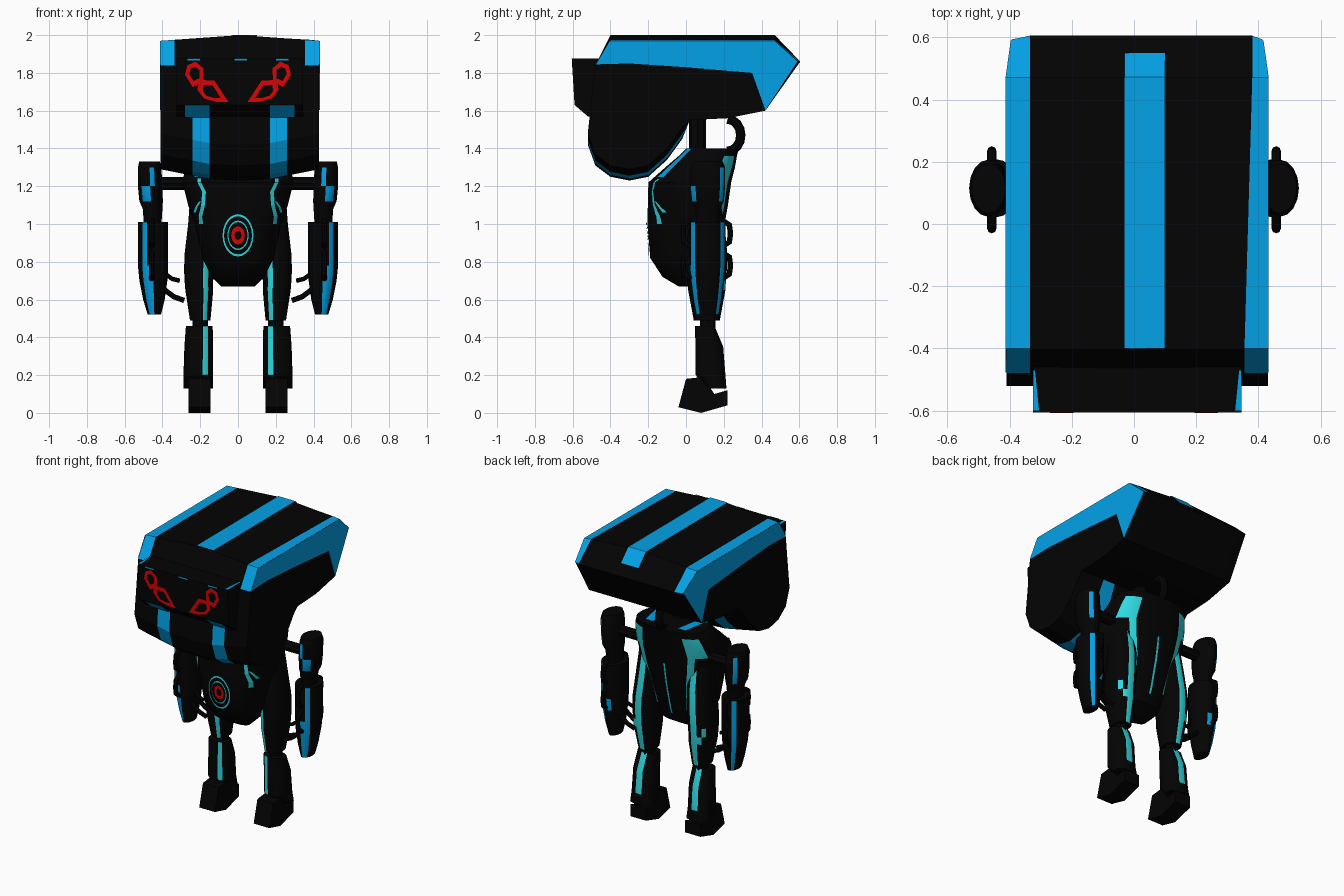
import bpy, bmesh
from math import sin, cos, pi

cube = bpy.data.objects.get("Cube")
if cube:
    bpy.data.objects.remove(cube, do_unlink=True)


def material(name, rgb):
    m = bpy.data.materials.new(name)
    m.use_nodes = True
    m.diffuse_color = (*rgb, 1)
    m.node_tree.nodes["Principled BSDF"].inputs["Base Color"].default_value = (*rgb, 1)
    return m


BLACK = material("black armour", (0.001, 0.001, 0.001))
BLUE = material("bright blue", (0.001, 0.38, 0.84))
TEAL = material("teal glow", (0.03, 0.70, 0.76))
RED = material("red glow", (0.74, 0.001, 0.001))


def finish(name, bm, mats, smooth=False):
    bmesh.ops.recalc_face_normals(bm, faces=bm.faces)
    me = bpy.data.meshes.new(name)
    bm.to_mesh(me)
    bm.free()
    for m in mats:
        me.materials.append(m)
    ob = bpy.data.objects.new(name, me)
    bpy.context.collection.objects.link(ob)
    if smooth:
        bpy.ops.object.select_all(action='DESELECT')
        bpy.context.view_layer.objects.active = ob
        ob.select_set(True)
        bpy.ops.object.shade_smooth_by_angle()
    return ob


def skin(name, rings, mats, paint=None, smooth=False):
    """Bridge equal rings of points; paint(i, k) tells which faces take the second colour."""
    bm = bmesh.new()
    vs = [[bm.verts.new(p) for p in r] for r in rings]
    n = len(vs[0])
    for i in range(len(vs) - 1):
        for k in range(n):
            j = (k + 1) % n
            f = bm.faces.new((vs[i][k], vs[i][j], vs[i + 1][j], vs[i + 1][k]))
            if paint and paint(i, k):
                f.material_index = 1
    bm.faces.new(vs[0])
    bm.faces.new(vs[-1])
    return finish(name, bm, mats, smooth)


def limb(name, s, sections, mats, paint=None, n=16, power=2.6, turn=-0.5):
    """Rounded sections (z, x, y, rx, ry); faces count from the front, outward, to the back."""
    def bend(v):
        return abs(v) ** (2 / power) * (1 if v > 0 else -1)
    rings = []
    for z, x, y, rx, ry in sections:
        angles = [(k + turn) * 2 * pi / n for k in range(n)]
        rings.append([(s * (x + rx * bend(sin(a))), y - ry * bend(cos(a)), z) for a in angles])
    return skin(name, rings, mats, paint, True)


def prism(name, profile, x0, x1, mat):
    return skin(name, [[(x, y, z) for y, z in profile] for x in (x0, x1)], [mat])


def ribbon(name, left, right, mat):
    """Thin painted ribbon between two matching edges."""
    bm = bmesh.new()
    vs = [[bm.verts.new(p) for p in pair] for pair in zip(left, right)]
    for a, b in zip(vs, vs[1:]):
        bm.faces.new((a[0], a[1], b[1], b[0]))
    return finish(name, bm, [mat])


def strip(name, path, x0, x1, mat):
    return ribbon(name, [(x0, *p) for p in path], [(x1, *p) for p in path], mat)


def band(name, pts, inner, depth, mat):
    """Flat closed outline facing forward, laid on a surface y = depth(x, z)."""
    cx = sum(p[0] for p in pts) / len(pts)
    cz = sum(p[1] for p in pts) / len(pts)
    edges = []
    for f in (1, inner):
        flat = [(cx + (x - cx) * f, cz + (z - cz) * f) for x, z in pts + pts[:1]]
        edges.append([(x, depth(x, z), z) for x, z in flat])
    ob = ribbon(name, *edges, mat)
    if ob.data.polygons[0].normal.y > 0:
        ob.data.flip_normals()


def tube(name, pts, r, mat):
    cu = bpy.data.curves.new(name, 'CURVE')
    cu.dimensions = '3D'
    cu.bevel_depth = r
    cu.bevel_resolution = 2
    cu.use_fill_caps = True
    sp = cu.splines.new('POLY')
    sp.points.add(len(pts) - 1)
    for p, q in zip(sp.points, pts):
        p.co = (*q, 1)
    cu.materials.append(mat)
    ob = bpy.data.objects.new(name, cu)
    bpy.context.collection.objects.link(ob)
    bpy.ops.object.select_all(action='DESELECT')
    bpy.context.view_layer.objects.active = ob
    ob.select_set(True)
    bpy.ops.object.convert(target='MESH')
    bpy.ops.object.shade_smooth_by_angle()


# Head: one side profile repeated across x, with a pitched roof and softened jaw
MID = 0.01
head = [(-0.40, 2.0), (0.47, 2.0), (0.605, 1.86), (0.42, 1.60), (0.22, 1.56), (0.02, 1.55),
        (-0.02, 1.45), (-0.1, 1.34), (-0.2, 1.25), (-0.3, 1.23), (-0.4, 1.25), (-0.48, 1.31),
        (-0.52, 1.42), (-0.51, 1.57), (-0.48, 1.84)]


def head_ring(d):
    ring = []
    for y, z in head:
        x = d
        if z > 1.95:
            z -= 0.03 * abs(d) / 0.42
        if z < 1.5:
            z += 0.06 * max(0, abs(d) - 0.12) / 0.3
        if y > 0.4 and d == 0.345:
            x += 0.025
        if y > 0.5 and abs(d) > 0.4:
            y, x = y - 0.012, d * 0.96
        ring.append((MID + x, y, z))
    return ring


def head_paint(i, k):
    return (i in (0, 7) and k in (0, 1, len(head) - 1)) or (i in (2, 5) and 5 <= k <= 12)


skin("head", [head_ring(d) for d in (-0.42, -0.345, -0.25, -0.16, 0, 0.16, 0.25, 0.345, 0.42)],
     [BLACK, BLUE], head_paint)
side_paint = [(-0.405, 1.969), (0.47, 1.969), (0.59, 1.86), (0.42, 1.603), (0.35, 1.80),
              (0.0, 1.83), (-0.3, 1.85), (-0.478, 1.845)]
for s, side in ((1, "left"), (-1, "right")):
    edges = [[(MID + s * ((0.403 if y > 0.5 else 0.42) + h), y, z) for y, z in side_paint]
             for h in (0, 0.003)]
    skin("head_side_panel_" + side, edges, [BLUE])
strip("roof_stripe", [(-0.40, 2.001), (0.472, 2.001), (0.55, 1.92)], -0.03, 0.10, BLUE)

# Visor with eyes and edge marks
prism("visor", [(-0.605, 1.875), (-0.45, 1.875), (-0.45, 1.57), (-0.52, 1.57), (-0.59, 1.63)],
      -0.325, 0.345, BLACK)


def visor_y(x, z):
    return -0.609 + 0.061 * (1.875 - z)


eye_ring = [(0.28, 1.79), (0.268, 1.84), (0.225, 1.86), (0.183, 1.825), (0.185, 1.75), (0.24, 1.725)]
eye_drop = [(0.205, 1.762), (0.125, 1.76), (0.05, 1.645), (0.11, 1.645), (0.18, 1.665), (0.215, 1.71)]
for s, side in ((1, "left"), (-1, "right")):
    c = MID + s * 0.205
    strip("visor_chin_" + side, [(-0.595, 1.63), (-0.522, 1.565)], c - s * 0.045, c + s * 0.085, BLUE)
    ribbon("visor_edge_" + side, [(MID + s * 0.335, y, 1.878) for y in (-0.60, -0.47)],
           [(MID + s * 0.315, -0.60, 1.878), (MID + s * 0.328, -0.47, 1.878)], BLUE)
    for label, shape, inner in (("ring", eye_ring, 0.56), ("drop", eye_drop, 0.58)):
        band("eye_" + label + "_" + side, [(s * x, z) for x, z in shape], inner, visor_y, RED)
for c in (-0.235, 0.015, 0.235):
    strip("brow_mark", [(visor_y(c, z), z) for z in (1.875, 1.866)], c - 0.033, c + 0.033, BLUE)

# Neck and hose
tube("neck", [(0, 0.06, 1.36), (0, 0.06, 1.58)], 0.045, BLACK)
tube("neck_hose", [(0, 0.22 + 0.07 * sin(a * pi / 8), 1.47 + 0.085 * cos(a * pi / 8))
                   for a in range(9)], 0.025, BLACK)

# Torso with painted lines and chest emblem
torso = [(0.67, 0, 0.0, 0.09, 0.04), (0.72, 0, 0.0, 0.14, 0.125), (0.82, 0, -0.015, 0.19, 0.175),
         (1.0, 0, 0.0, 0.23, 0.205), (1.1, 0, 0.01, 0.265, 0.213), (1.22, 0, 0.02, 0.295, 0.22),
         (1.30, 0, 0.075, 0.28, 0.185), (1.36, 0, 0.115, 0.26, 0.155), (1.40, 0, 0.14, 0.24, 0.14)]


def torso_paint(i, k):
    k = min(k, 32 - k)
    return 1 < i < 7 and (k == 13 or (k in (11, 12) and i > 4))


limb("torso", 1, torso, [BLACK, TEAL], torso_paint, 32)


def torso_y(x, z, facing=-1):
    for a, b in zip(torso, torso[1:]):
        if a[0] <= z <= b[0]:
            t = (z - a[0]) / (b[0] - a[0])
            y, rx, ry = [p + (q - p) * t for p, q in zip(a[2:], b[2:])]
            return y + facing * (ry * max(0, 1 - (abs(x) / rx) ** 2.6) ** (1 / 2.6) + 0.006)


def torso_line(name, path, w, facing=-1, mat=TEAL, start=()):
    edges = [[(x + h, y, z) for x, y, z in start] +
             [(x + h, torso_y(x + h, z, facing), z) for x, z in path] for h in (-w, w)]
    ribbon(name, *edges, mat)


for s, side in ((1, "left"), (-1, "right")):
    torso_line("chest_line_" + side, [(s * x, z) for x, z in (
        (0.205, 1.24), (0.205, 1.22), (0.18, 1.17), (0.185, 1.1), (0.2, 1.04), (0.195, 1.0))], 0.01)
    torso_line("chest_mark_" + side, [(s * 0.2, 1.12), (s * 0.22, 1.09), (s * 0.23, 1.06)], 0.006)
    torso_line("collar_stripe_" + side, [(s * 0.16, 1.40), (s * 0.17, 1.36), (s * 0.19, 1.30), (s * 0.2, 1.25)],
               0.03, -1, BLUE, [(s * 0.12, 0.22, 1.404), (s * 0.15, 0.06, 1.404)])
torso_line("spine_line", [(0, 0.78), (0, 0.82), (0, 0.9), (0, 1.0), (0, 1.1), (0, 1.15)], 0.007, 1)
for label, rx, rz, inner, m in (("outer", 0.082, 0.112, 0.9, TEAL), ("middle", 0.056, 0.078, 0.9, TEAL),
                                ("core", 0.036, 0.048, 0.5, RED)):
    band("chest_" + label + "_ring", [(rx * cos(a * pi / 12), 0.94 + rz * sin(a * pi / 12))
                                      for a in range(24)], inner, torso_y, m)

# Legs and arms, mirrored by the sign s
foot = [(-0.04, 0.03), (0.0, 0.18), (0.09, 0.19), (0.15, 0.10), (0.22, 0.12), (0.22, 0.04), (0.08, 0.0)]
for s, side in ((1, "left"), (-1, "right")):
    limb("upper_leg_" + side, s,
         [(0.49, 0.2, 0.11, 0.055, 0.07), (0.65, 0.205, 0.11, 0.075, 0.1),
          (0.70, 0.207, 0.11, 0.077, 0.103), (0.76, 0.207, 0.11, 0.08, 0.108),
          (0.85, 0.203, 0.11, 0.08, 0.11), (1.0, 0.19, 0.11, 0.075, 0.095), (1.2, 0.185, 0.1, 0.065, 0.07)],
         [BLACK, TEAL], lambda i, k: (k == 15 and i < 4) or k == 8 or (k == 6 and i == 2) or (k == 7 and i == 1))
    tube("knee_" + side, [(s * 0.2, 0.115, 0.42), (s * 0.2, 0.115, 0.53)], 0.042, BLACK)
    limb("lower_leg_" + side, s,
         [(0.13, 0.21, 0.165, 0.08, 0.05), (0.2, 0.21, 0.13, 0.08, 0.08),
          (0.35, 0.208, 0.123, 0.077, 0.075), (0.46, 0.205, 0.10, 0.072, 0.052)],
         [BLACK, TEAL], lambda i, k: i > 0 and k in (15, 8))
    prism("foot_" + side, foot, s * 0.145, s * 0.262, BLACK)

    tube("shoulder_joint_" + side, [(s * 0.24, 0.11, 1.215), (s * 0.43, 0.11, 1.215)], 0.034, BLACK)
    limb("upper_arm_" + side, s,
         [(0.98, 0.452, 0.115, 0.045, 0.06), (1.08, 0.452, 0.115, 0.052, 0.065),
          (1.12, 0.46, 0.115, 0.062, 0.085), (1.2, 0.465, 0.115, 0.065, 0.092),
          (1.3, 0.468, 0.115, 0.062, 0.092), (1.33, 0.468, 0.115, 0.055, 0.08)],
         [BLACK, BLUE], lambda i, k: (i == 2 and k in (0, 1, 6)) or (i == 3 and k in (15, 6)),
         power=2, turn=0)
    limb("forearm_" + side, s,
         [(0.52, 0.443, 0.115, 0.035, 0.06), (0.6, 0.445, 0.115, 0.057, 0.075),
          (0.7, 0.448, 0.115, 0.074, 0.088), (0.78, 0.45, 0.115, 0.08, 0.095),
          (1.01, 0.45, 0.115, 0.08, 0.095)],
         [BLACK, BLUE], lambda i, k: k in (1, 6) or (i < 3 and k == 0) or (i == 2 and k == 8),
         power=2, turn=0)
    # Small grips along the forearm and claws on its inner side
    for z in (0.95, 0.78):
        for t in (-1, 1):
            tube("forearm_grip_" + side, [(s * 0.457, 0.11 + t * y, z + h) for y, h in
                 ((0.08, 0.07), (0.12, 0.045), (0.125, 0), (0.12, -0.045), (0.08, -0.07))], 0.015, BLACK)
    tube("upper_claw_" + side, [(s * 0.39, 0.1, 0.74), (s * 0.35, 0.08, 0.71), (s * 0.31, 0.07, 0.70)],
         0.012, BLACK)
    for y in (0.07, 0.14):
        tube("lower_claw_" + side, [(s * 0.40, y, 0.66), (s * 0.34, y, 0.615), (s * 0.285, y, 0.595)],
             0.014, BLACK)
